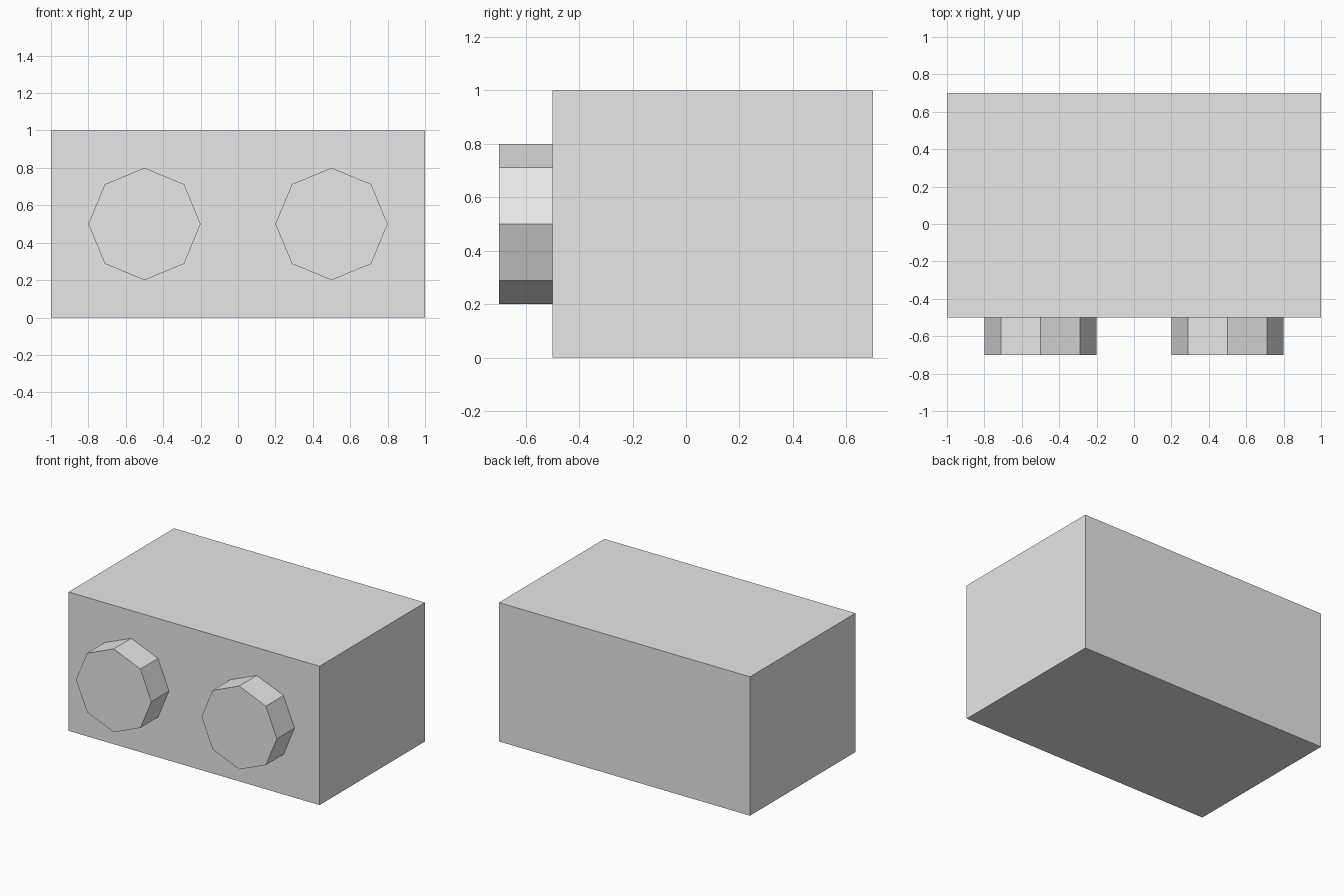
import bpy
import math

cube = bpy.data.objects.get("Cube")
if cube:
    bpy.data.objects.remove(cube, do_unlink=True)

# Single light grey material
grey = bpy.data.materials.new("light_grey")
grey.use_nodes = True
grey.diffuse_color = (0.8, 0.8, 0.8, 1)
grey.node_tree.nodes["Principled BSDF"].inputs["Base Color"].default_value = grey.diffuse_color


def finish(name):
    """Name the active object, apply its transform and colour it."""
    obj = bpy.context.object
    obj.name = name
    bpy.ops.object.transform_apply(location=False, rotation=True, scale=True)
    obj.data.materials.append(grey)


# Box body
bpy.ops.mesh.primitive_cube_add(size=1, location=(0, 0.1, 0.5))
bpy.context.object.scale = (2, 1.2, 1)
finish("body")

# Two octagonal knobs on the front face, each with a corner pointing up
for side, x in (("right", -0.5), ("left", 0.5)):
    bpy.ops.mesh.primitive_cylinder_add(
        vertices=8, radius=0.3, depth=0.2,
        location=(x, -0.6, 0.5), rotation=(math.pi / 2, 0, 0))
    finish(side + "_knob")
